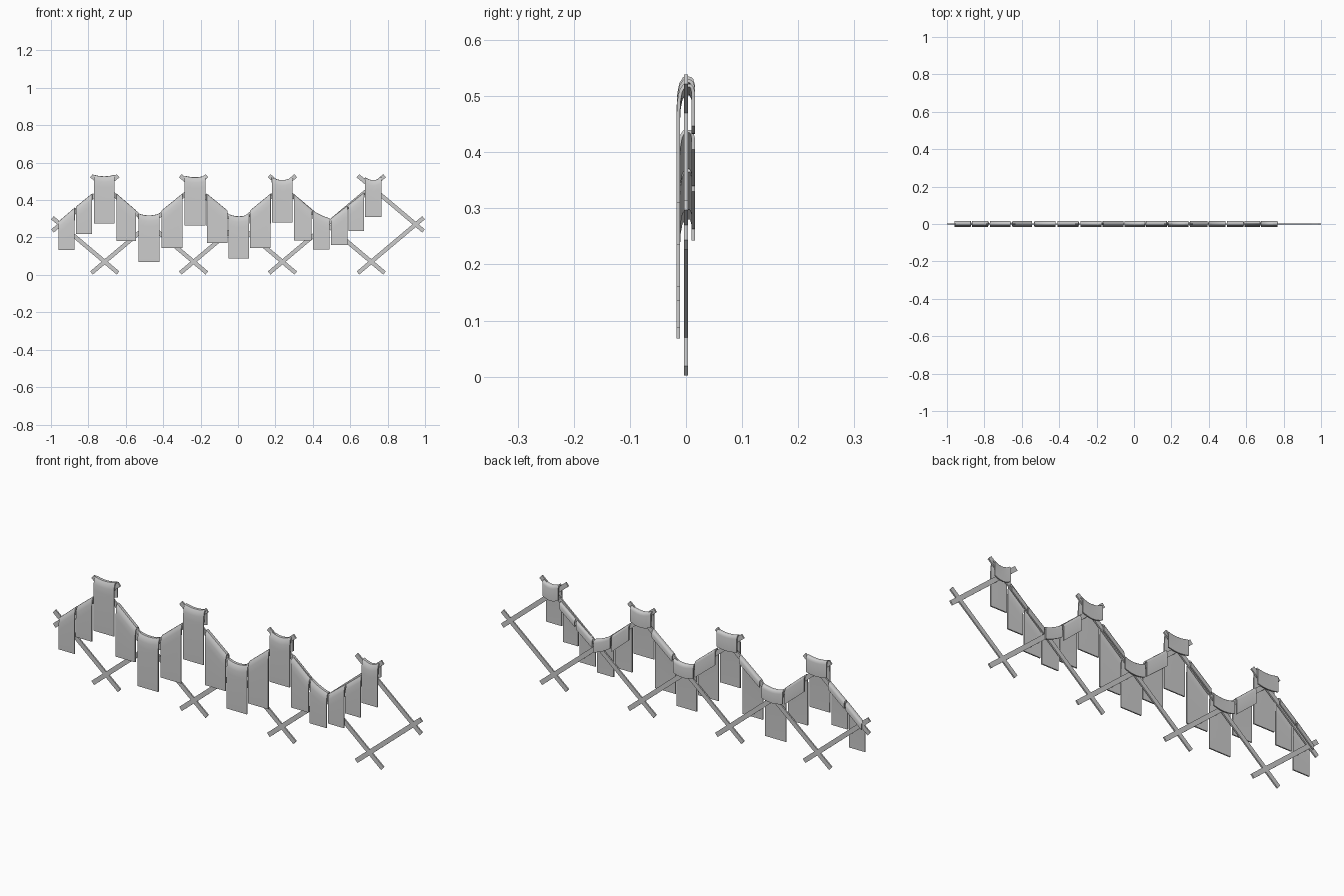
import bpy, bmesh, math
from mathutils import Matrix

cube = bpy.data.objects.get("Cube")
if cube:
    bpy.data.objects.remove(cube, do_unlink=True)

grey = bpy.data.materials.new("light_grey")
grey.use_nodes = True
colour = (0.6, 0.6, 0.6, 1)
grey.diffuse_color = colour
grey.node_tree.nodes["Principled BSDF"].inputs["Base Color"].default_value = colour


def add_object(name, bm):
    mesh = bpy.data.meshes.new(name)
    bm.to_mesh(mesh)
    bm.free()
    mesh.materials.append(grey)
    obj = bpy.data.objects.new(name, mesh)
    bpy.context.collection.objects.link(obj)
    return obj


# Lattice of crossed flat strips
LOW, MID, HIGH = 0.07, 0.27, 0.47
STEP = 0.475
SLOPE = (HIGH - LOW) / STEP


def strip(name, x1, z1, x2, z2):
    bm = bmesh.new()
    length = math.hypot(x2 - x1, z2 - z1)
    place = (Matrix.Translation(((x1 + x2) / 2, 0, (z1 + z2) / 2))
             @ Matrix.Rotation(-math.atan2(z2 - z1, x2 - x1), 4, 'Y')
             @ Matrix.Diagonal((length, 0.007, 0.022, 1)))
    bmesh.ops.create_cube(bm, size=1, matrix=place)
    add_object(name, bm)


columns = [(i - 1.5) * STEP for i in range(4)]
over = 0.071
for i in range(3):
    a, b = columns[i] - over, columns[i + 1] + over
    rise = SLOPE * over
    strip("rising_strip", a, LOW - rise, b, HIGH + rise)
    strip("falling_strip", a, HIGH + rise, b, LOW - rise)
for side in (-1, 1):
    inner, outer = side * (columns[3] - over), side * 0.992
    reach = SLOPE * (0.992 - columns[3])
    strip("end_strip_low", inner, LOW - SLOPE * over, outer, LOW + reach)
    strip("end_strip_high", inner, HIGH + SLOPE * over, outer, HIGH - reach)

# Rounded fold of each cloth: depth and drop below its top line
FOLD = [(-0.017, 0.06), (-0.0155, 0.03), (-0.012, 0.012), (-0.005, 0.001),
        (0.002, 0), (0.009, 0.001), (0.013, 0.005), (0.016, 0.015)]


def cloth(x1, x2, left, right, sag, bottom, back):
    """Cloth hung over the lattice: long front, short back."""
    bm = bmesh.new()
    rows = []
    n = 6
    for i in range(n + 1):
        t = i / n
        top = left + (right - left) * t - sag * 4 * t * (1 - t)
        pts = [(-0.017, bottom)] + [(y, top - d) for y, d in FOLD]
        pts.append((0.016, top - back))
        x = x1 + (x2 - x1) * t
        rows.append([bm.verts.new((x, y, z)) for y, z in pts])
    for a, b in zip(rows, rows[1:]):
        for j in range(len(a) - 1):
            bm.faces.new((a[j], b[j], b[j + 1], a[j + 1]))
    obj = add_object("hanging_cloth", bm)
    obj.data.shade_smooth()
    mod = obj.modifiers.new("thickness", 'SOLIDIFY')
    mod.thickness = 0.006
    mod.offset = -1
    bpy.context.view_layer.objects.active = obj
    obj.select_set(True)
    bpy.ops.object.modifier_apply(modifier=mod.name)
    bpy.ops.object.shade_smooth_by_angle(angle=math.radians(40))
    obj.select_set(False)


# left x, right x, top at left, top at right, sag, bottom, back length
CLOTHS = [
    (-0.96, -0.873, 0.285, 0.36, 0, 0.133, 0.035),
    (-0.866, -0.78, 0.365, 0.435, 0, 0.218, 0.035),
    (-0.77, -0.66, 0.535, 0.535, 0.008, 0.275, 0.08),
    (-0.65, -0.545, 0.435, 0.345, 0, 0.18, 0.08),
    (-0.533, -0.42, 0.328, 0.328, 0.01, 0.068, 0.065),
    (-0.408, -0.297, 0.345, 0.435, 0, 0.143, 0.035),
    (-0.285, -0.175, 0.53, 0.53, 0.008, 0.265, 0.08),
    (-0.167, -0.057, 0.435, 0.345, 0, 0.17, 0.08),
    (-0.05, 0.06, 0.325, 0.325, 0.012, 0.087, 0.065),
    (0.065, 0.175, 0.345, 0.435, 0, 0.143, 0.035),
    (0.181, 0.291, 0.522, 0.522, 0.015, 0.28, 0.075),
    (0.299, 0.393, 0.432, 0.35, 0, 0.185, 0.08),
    (0.40, 0.49, 0.345, 0.303, 0.005, 0.135, 0.06),
    (0.498, 0.585, 0.303, 0.37, 0, 0.16, 0.04),
    (0.592, 0.674, 0.375, 0.44, 0, 0.235, 0.035),
    (0.68, 0.766, 0.522, 0.522, 0.015, 0.31, 0.075),
]
for c in CLOTHS:
    cloth(*c)
